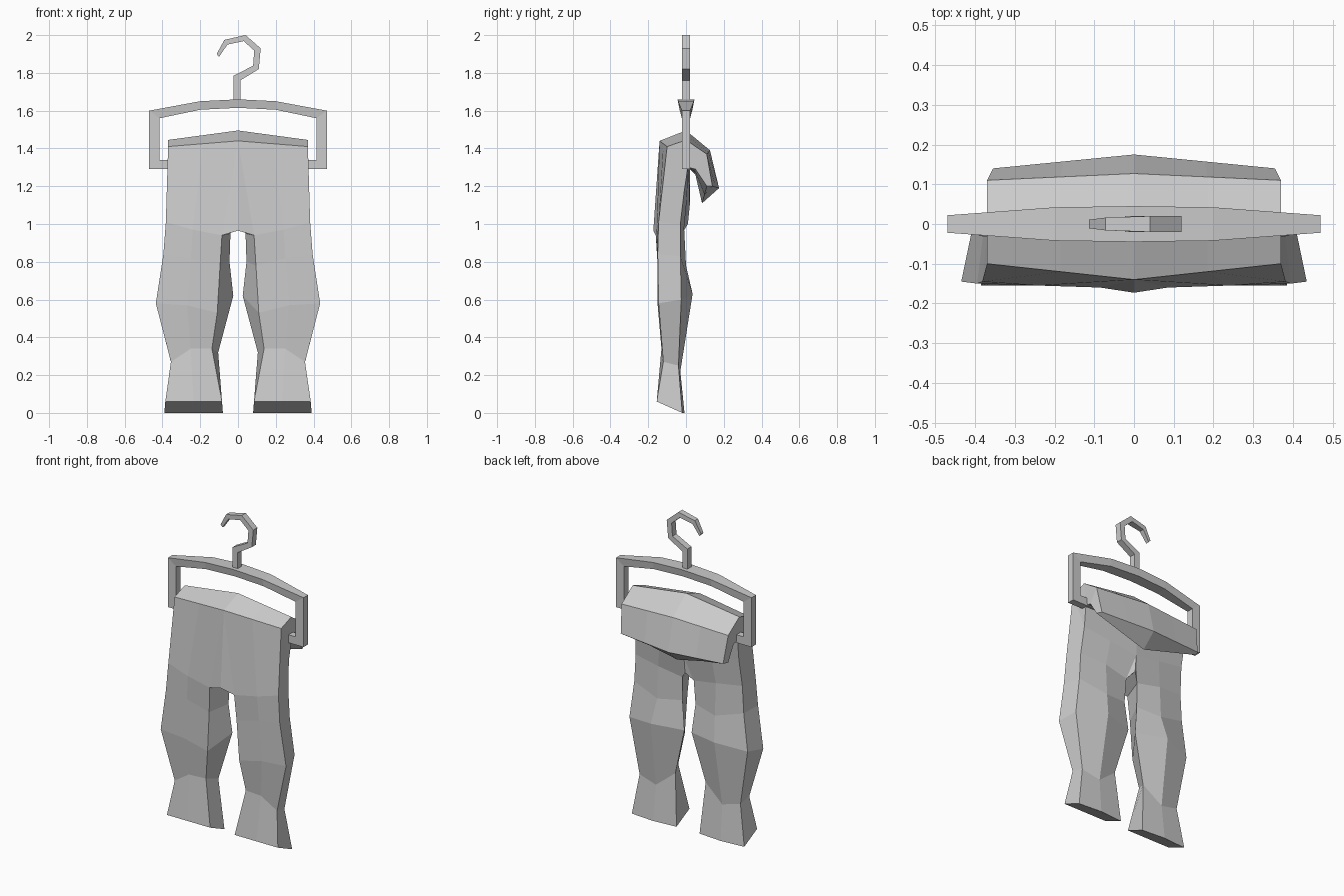
import bpy
import bmesh

if "Cube" in bpy.data.objects:
    bpy.data.objects.remove(bpy.data.objects["Cube"])


def finish(name, bm, mirror=True):
    if mirror:
        bmesh.ops.mirror(bm, geom=bm.verts[:] + bm.edges[:] + bm.faces[:],
                         axis='X', merge_dist=0.001)
    bmesh.ops.recalc_face_normals(bm, faces=bm.faces[:])
    mesh = bpy.data.meshes.new(name)
    bm.to_mesh(mesh)
    bm.free()
    obj = bpy.data.objects.new(name, mesh)
    bpy.context.collection.objects.link(obj)
    return obj


def bridge(bm, a, b, closed=True):
    """Quads between two point rings."""
    n = len(a)
    for i in range(n if closed else n - 1):
        j = (i + 1) % n
        bm.faces.new((a[i], a[j], b[j], b[i]))


def strip(name, sections, mirror=False):
    """Rectangular bar; each section: outer xz, inner xz, half depths."""
    bm = bmesh.new()
    rings = []
    for ox, oz, ix, iz, do, di in sections:
        rings.append([bm.verts.new(p) for p in (
            (ox, -do, oz), (ox, do, oz), (ix, di, iz), (ix, -di, iz))])
    for a, b in zip(rings, rings[1:]):
        bridge(bm, a, b)
    if not mirror:
        bm.faces.new(rings[0])
        bm.faces.new(rings[-1])
    return finish(name, bm, mirror)


# Hanger frame with the trouser bar, mirrored about the middle
strip("hanger_frame", [
    (0, 1.66, 0, 1.615, .045, .036),
    (.20, 1.65, .20, 1.605, .042, .034),
    (.47, 1.60, .415, 1.56, .022, .022),
    (.47, 1.29, .415, 1.34, .022, .022),
    (0, 1.29, 0, 1.34, .022, .022)], mirror=True)

# Hanger hook, tapering to its tip
strip("hanger_hook", [
    (.012, 1.64, -.023, 1.64, .02, .02),
    (.012, 1.76, -.023, 1.785, .02, .02),
    (.11, 1.82, .08, 1.838, .02, .02),
    (.12, 1.93, .086, 1.918, .02, .02),
    (.04, 2.0, .03, 1.968, .02, .02),
    (-.072, 1.975, -.056, 1.95, .016, .016),
    (-.113, 1.90, -.10, 1.885, .011, .011)])

# Leg rings, hem to crotch: outer, mid, inner front; inner, mid, outer back
leg = [
    [(.385, -.155, .06), (.235, -.155, .06), (.085, -.155, .06),
     (.08, -.02, 0), (.235, -.008, 0), (.39, -.02, 0)],
    [(.355, -.12, .27), (.25, -.13, .34), (.138, -.12, .34),
     (.105, -.045, .32), (.23, -.03, .22), (.35, -.04, .25)],
    [(.435, -.145, .58), (.27, -.15, .57), (.11, -.145, .53),
     (.025, -.02, .62), (.22, .035, .63), (.41, -.025, .60)],
    [(.395, -.15, .84), (.25, -.15, .82), (.095, -.15, .78),
     (.045, -.03, .80), (.20, 0, .78), (.38, -.03, .83)],
    [(.382, -.145, 1.01), (.24, -.155, .97), (.085, -.16, .94),
     (.04, -.02, .95), (.20, -.01, .98), (.37, -.03, 1.0)]]

# Folded upper part: outer side, outer centre, inner centre, inner side
fold = [
    [(.37, -.10, 1.41), (0, -.14, 1.44), (0, .02, 1.10), (.36, -.01, 1.17)],
    [(.37, 0, 1.445), (0, 0, 1.495), (0, .02, 1.29), (.365, .01, 1.30)],
    [(.37, .11, 1.37), (0, .127, 1.39), (0, .05, 1.26), (.365, .05, 1.29)],
    [(.355, .14, 1.20), (0, .175, 1.19), (0, .085, 1.11), (.37, .11, 1.20)]]


def middle(a, b):
    return tuple((p + q) / 2 for p, q in zip(a, b))


# Trousers: one half, then mirrored
bm = bmesh.new()
legs = [[bm.verts.new(p) for p in ring] for ring in leg]
bm.faces.new(legs[0])
for a, b in zip(legs, legs[1:]):
    bridge(bm, a, b)

folds = []
for o, c, ci, oi in fold:
    folds.append([bm.verts.new(p) for p in
                  (ci, middle(ci, oi), oi, o, middle(o, c), c)])
for a, b in zip(folds, folds[1:]):
    bridge(bm, a, b, closed=False)
bm.faces.new(folds[-1])

# Crotch joins the leg to the folded part
OF, MF, IF, IB, MB, OB = legs[-1]
crotch_front = bm.verts.new((0, -.173, .965))
crotch_back = bm.verts.new((0, .01, 1.0))
bridge(bm, [IB, MB, OB, OF, MF, IF], folds[0], closed=False)
bm.faces.new((IF, crotch_front, folds[0][5]))
bm.faces.new((IB, crotch_back, folds[0][0]))
bm.faces.new((IF, IB, crotch_back, crotch_front))
finish("trousers", bm)
